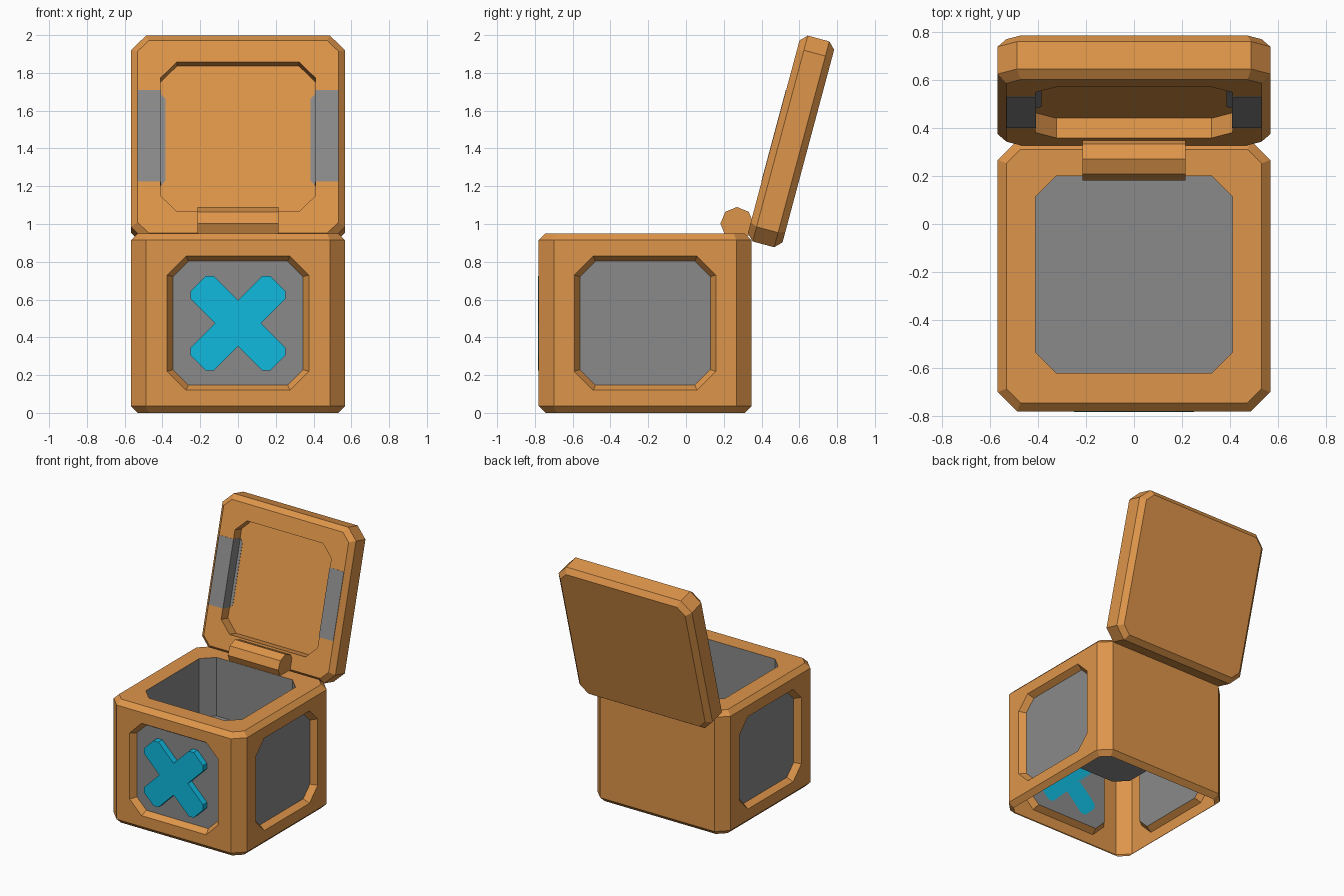
import bpy, bmesh, math
from mathutils import Matrix, Vector

if "Cube" in bpy.data.objects:
    bpy.data.objects.remove(bpy.data.objects["Cube"])


def material(name, rgb):
    m = bpy.data.materials.new(name)
    m.diffuse_color = (*rgb, 1)
    m.use_nodes = True
    m.node_tree.nodes["Principled BSDF"].inputs["Base Color"].default_value = m.diffuse_color
    return m


ORANGE = material("orange wood", (0.73, 0.30, 0.068))
GREY = material("grey panel", (0.255, 0.255, 0.255))
TEAL = material("teal", (0.005, 0.49, 0.74))


def octagon(hx, hy, c):
    """Rectangle outline with its corners cut by c."""
    return [(hx, -hy + c), (hx, hy - c), (hx - c, hy), (-hx + c, hy),
            (-hx, hy - c), (-hx, -hy + c), (-hx + c, -hy), (hx - c, -hy)]


def loft(name, rings, matrix, *mats):
    """Closed solid through (outline, height) rings."""
    bm = bmesh.new()
    loops = [[bm.verts.new(matrix @ Vector((x, y, z))) for x, y in pts] for pts, z in rings]
    n = len(loops[0])
    bm.faces.new(loops[0])
    bm.faces.new(loops[-1])
    for a, b in zip(loops, loops[1:]):
        for i in range(n):
            j = (i + 1) % n
            bm.faces.new((a[i], a[j], b[j], b[i]))
    bmesh.ops.recalc_face_normals(bm, faces=bm.faces)
    me = bpy.data.meshes.new(name)
    bm.to_mesh(me)
    bm.free()
    for m in mats:
        me.materials.append(m)
    ob = bpy.data.objects.new(name, me)
    bpy.context.scene.collection.objects.link(ob)
    return ob


def chamfered_slab(name, hx, hy, z0, z1, matrix, *mats):
    """Slab with cut corners and chamfered top and bottom rims."""
    b = 0.036
    big = octagon(hx, hy, 0.08)
    small = octagon(hx - b, hy - b, 0.08 - b * 0.586)
    return loft(name, [(small, z0), (big, z0 + b), (big, z1 - b), (small, z1)], matrix, *mats)


def carve(ob, cutters):
    for c in cutters:
        c.hide_render = True
        mod = ob.modifiers.new("carve", 'BOOLEAN')
        mod.operation = 'DIFFERENCE'
        mod.solver = 'EXACT'
        mod.object = c
    bpy.context.view_layer.update()
    dg = bpy.context.evaluated_depsgraph_get()
    me = bpy.data.meshes.new_from_object(ob.evaluated_get(dg))
    ob.modifiers.clear()
    ob.data = me
    for c in cutters:
        bpy.data.objects.remove(c)


# Frames: body, its three panelled sides, and the tilted lid
HX, HY, CY = 0.567, 0.5635, -0.2165
DEPTH = 0.045
body_frame = Matrix.Translation((0, CY, 0))
pit_frame = Matrix.Translation((0, -0.21, 0))
rx = Matrix.Rotation(math.radians(90), 4, 'X')
front_frame = Matrix.Translation((0, CY - HY, 0.475)) @ rx
side_frames = [Matrix.Translation((s * HX, CY, 0.475))
               @ Matrix.Rotation(math.radians(90 * s), 4, 'Z') @ rx for s in (1, -1)]
lid_frame = Matrix.Rotation(math.radians(75), 4, 'X') @ Matrix.Translation((0, 1.532, 0))

# Body with the pit and the recessed panels
body = chamfered_slab("box_body", HX, HY, 0, 0.95, body_frame, ORANGE, GREY)
pit = octagon(0.41, 0.41, 0.087)
cutters = [loft("pit_cutter", [(pit, 0.5), (pit, 1.1)], pit_frame)]
inner, outer = octagon(0.345, 0.328, 0.082), octagon(0.375, 0.355, 0.1)
for f in [front_frame] + side_frames:
    cutters.append(loft("panel_cutter", [(inner, -DEPTH), (outer, 0), (outer, 0.05)], f))
carve(body, cutters)

# Grey for pit and panel floors; the underside is left open
bm = bmesh.new()
bm.from_mesh(body.data)
for f in bm.faces:
    co = [v.co for v in f.verts]
    in_pit = all(abs(v.x) < 0.412 and abs(v.y + 0.21) < 0.412 and v.z > 0.49 for v in co)
    in_front = all(abs(v.y - (CY - HY + DEPTH)) < 0.002 for v in co)
    in_side = all(abs(abs(v.x) - (HX - DEPTH)) < 0.002 for v in co)
    f.material_index = int(in_pit or in_front or in_side)
under = [f for f in bm.faces if all(v.co.z < 0.002 for v in f.verts)]
bmesh.ops.delete(bm, geom=under, context='FACES')
bm.to_mesh(body.data)
bm.free()

# Cross emblem standing in the front panel
w, L, c = 0.086, 0.298, 0.03
cross = []
for k in range(4):
    a = math.radians(45 + 90 * k)
    for x, y in [(L - c, -w), (L, c - w), (L, w - c), (L - c, w), (w, w)]:
        cross.append((x * math.cos(a) - y * math.sin(a), x * math.sin(a) + y * math.cos(a)))
loft("front_cross", [(cross, -DEPTH), (cross, 0.003)], front_frame, TEAL)

# Open lid with a recess inside
lid = chamfered_slab("lid", HX, 0.564, -0.26, -0.07, lid_frame, ORANGE)
carve(lid, [loft("lid_cutter", [(pit, -0.155), (pit, 0.05)], lid_frame)])

# Grey bands on the lid rim, recess wall and recess floor
h, t = 0.251, 0.002
for s, side in ((1, "right"), (-1, "left")):
    def band(part, pts, z0, z1):
        pts = [(s * x, y + 0.006) for x, y in pts]
        loft(f"{side}_lid_{part}_band", [(pts, z0), (pts, z1)], lid_frame, GREY)
    band("rim", [(0.41, -h), (0.531, -h), (0.531, h), (0.41, h)], -0.072, -0.07 + t)
    band("wall", [(0.41 - t, -h), (0.412, -h), (0.412, h), (0.41 - t, h)], -0.155, -0.07 + t)
    band("floor", [(0.41, -h), (0.41, h), (0.385, h - 0.025), (0.385, 0.025 - h)], -0.157, -0.155 + t)

# Octagonal hinge barrel
ring = [(0.088 * math.cos(math.pi / 4 * i), 0.088 * math.sin(math.pi / 4 * i)) for i in range(8)]
hinge_frame = (Matrix.Translation((0, 0.27, 1.002)) @ Matrix.Rotation(math.pi / 2, 4, 'Y'))
loft("hinge", [(ring, -0.215), (ring, 0.215)], hinge_frame, ORANGE)
